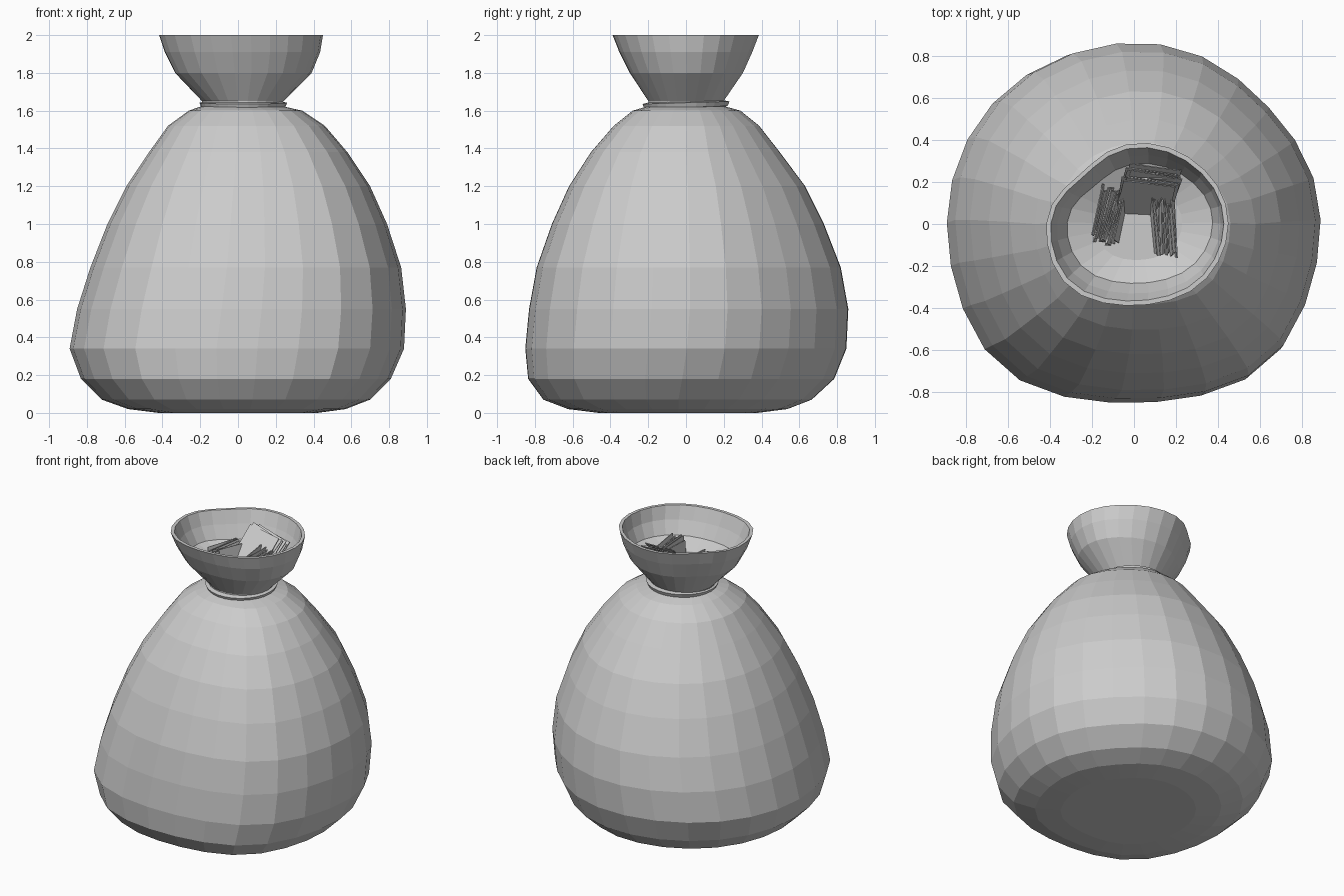
import bpy, bmesh, math, random
from mathutils import Matrix, Vector

if "Cube" in bpy.data.objects:
    bpy.data.objects.remove(bpy.data.objects["Cube"])

random.seed(4)
SEG = 26

# height, left, right, front, back extents of the sack
LEVELS = [
    (0.00, -0.42, 0.42, -0.46, 0.38),
    (0.02, -0.58, 0.57, -0.62, 0.54),
    (0.07, -0.72, 0.70, -0.75, 0.67),
    (0.18, -0.83, 0.81, -0.83, 0.79),
    (0.34, -0.89, 0.88, -0.845, 0.855),
    (0.55, -0.85, 0.89, -0.825, 0.865),
    (0.77, -0.78, 0.865, -0.785, 0.825),
    (1.00, -0.69, 0.79, -0.705, 0.735),
    (1.20, -0.59, 0.70, -0.615, 0.635),
    (1.38, -0.47, 0.58, -0.50, 0.50),
    (1.52, -0.37, 0.46, -0.38, 0.39),
    (1.60, -0.26, 0.34, -0.28, 0.29),
    (1.625, -0.19, 0.23, -0.20, 0.20),
    (1.65, -0.19, 0.24, -0.20, 0.20),
    (1.80, -0.335, 0.39, -0.295, 0.305),
    (1.91, -0.39, 0.435, -0.35, 0.355),
    (2.00, -0.42, 0.45, -0.385, 0.39),
]
# direction (degrees), amount, width of the bulges and dents in the outline
BODY_BUMPS = [(230, 0.075, 25), (311, 0.07, 24), (135, 0.01, 25), (43, -0.045, 25)]
RIM_BUMPS = [(228, 0.08, 28), (310, 0.02, 20), (135, -0.13, 28), (45, -0.01, 20)]


def bump(angle, centre, width):
    d = (angle - centre + 180) % 360 - 180
    return math.exp(-(d / width) ** 2)


def ring(bm, z, x0, x1, y0, y1, inset=0.0):
    """Lopsided oval cross-section."""
    cx, cy = (x0 + x1) / 2, (y0 + y1) / 2
    ax, ay = (x1 - x0) / 2 - inset, (y1 - y0) / 2 - inset
    verts = []
    for i in range(SEG):
        deg = 360 * i / SEG
        t = math.radians(deg)
        k = 1.0
        if not 1.61 < z < 1.7:
            for c, amount, w in (RIM_BUMPS if z > 1.7 else BODY_BUMPS):
                k += amount * bump(deg, c, w)
        verts.append(bm.verts.new((cx + k * ax * math.cos(t), cy + k * ay * math.sin(t), z)))
    return verts


def bridge(bm, a, b):
    n = len(a)
    for i in range(n):
        j = (i + 1) % n
        bm.faces.new((a[i], a[j], b[j], b[i]))


def finish(bm, name):
    bmesh.ops.recalc_face_normals(bm, faces=bm.faces)
    me = bpy.data.meshes.new(name)
    bm.to_mesh(me)
    bm.free()
    ob = bpy.data.objects.new(name, me)
    bpy.context.collection.objects.link(ob)
    return ob


# Sack: outer wall, flat rim, then inner wall back down to the floor
bm = bmesh.new()
rings = [ring(bm, *lv) for lv in LEVELS]
for lv in reversed(LEVELS):
    z = lv[0] if lv[0] > 0.1 else lv[0] + 0.03
    rings.append(ring(bm, z, *lv[1:], inset=0.022))
for a, b in zip(rings, rings[1:]):
    bridge(bm, a, b)
bm.faces.new(rings[0])
bm.faces.new(rings[-1])
finish(bm, "sack")

# Shallow dished filling that closes the mouth
bm = bmesh.new()
rim = ring(bm, 1.82, -0.34, 0.395, -0.30, 0.315, 0.02)
mid = ring(bm, 1.77, -0.18, 0.23, -0.17, 0.18)
bridge(bm, rim, mid)
bm.faces.new(mid)
finish(bm, "filling")

# Tie band round the neck, dipping a little toward the front
bm = bmesh.new()
loops = []
for r, z in ((0.195, 1.615), (0.222, 1.618), (0.232, 1.642), (0.195, 1.65)):
    loop = []
    for i in range(SEG):
        t = 2 * math.pi * i / SEG
        x, y = r * math.cos(t), r * math.sin(t)
        loop.append(bm.verts.new((x + 0.028, y, z + 0.03 * y)))
    loops.append(loop)
for k in range(4):
    bridge(bm, loops[k], loops[(k + 1) % 4])
finish(bm, "neck_tie")


def note_stack(name, foot, yaw, lean, roll, width, height, count, pitch, fan):
    """Upright paper notes stacked along local y, leaning outward."""
    bm = bmesh.new()
    base = (Matrix.Translation(foot) @ Matrix.Rotation(math.radians(yaw), 4, 'Z')
            @ Matrix.Rotation(math.radians(-lean), 4, 'X')
            @ Matrix.Rotation(math.radians(roll), 4, 'Y'))
    for i in range(count):
        shift = Vector((random.uniform(-0.015, 0.015), i * pitch,
                        height / 2 + random.uniform(-0.015, 0.015)))
        twist = Matrix.Rotation(math.radians(random.uniform(-fan, fan)), 4, 'Y')
        spin = Matrix.Rotation(math.radians(random.uniform(-3, 3)), 4, 'Z')
        m = base @ Matrix.Translation(shift) @ twist @ spin
        bmesh.ops.create_cube(bm, size=1, matrix=m @ Matrix.Diagonal((width, 0.005, height, 1)))
    finish(bm, name)


# Three bundles of notes poking out of the mouth
note_stack("notes_back", (0.03, -0.01, 1.70), 0, 40, 10, 0.25, 0.33, 9, 0.011, 6)
note_stack("notes_left", (-0.04, 0.02, 1.72), 76, 14, 0, 0.25, 0.14, 11, 0.011, 6)
note_stack("notes_right", (0.08, -0.02, 1.72), -86, 8, 0, 0.27, 0.15, 10, 0.011, 6)
